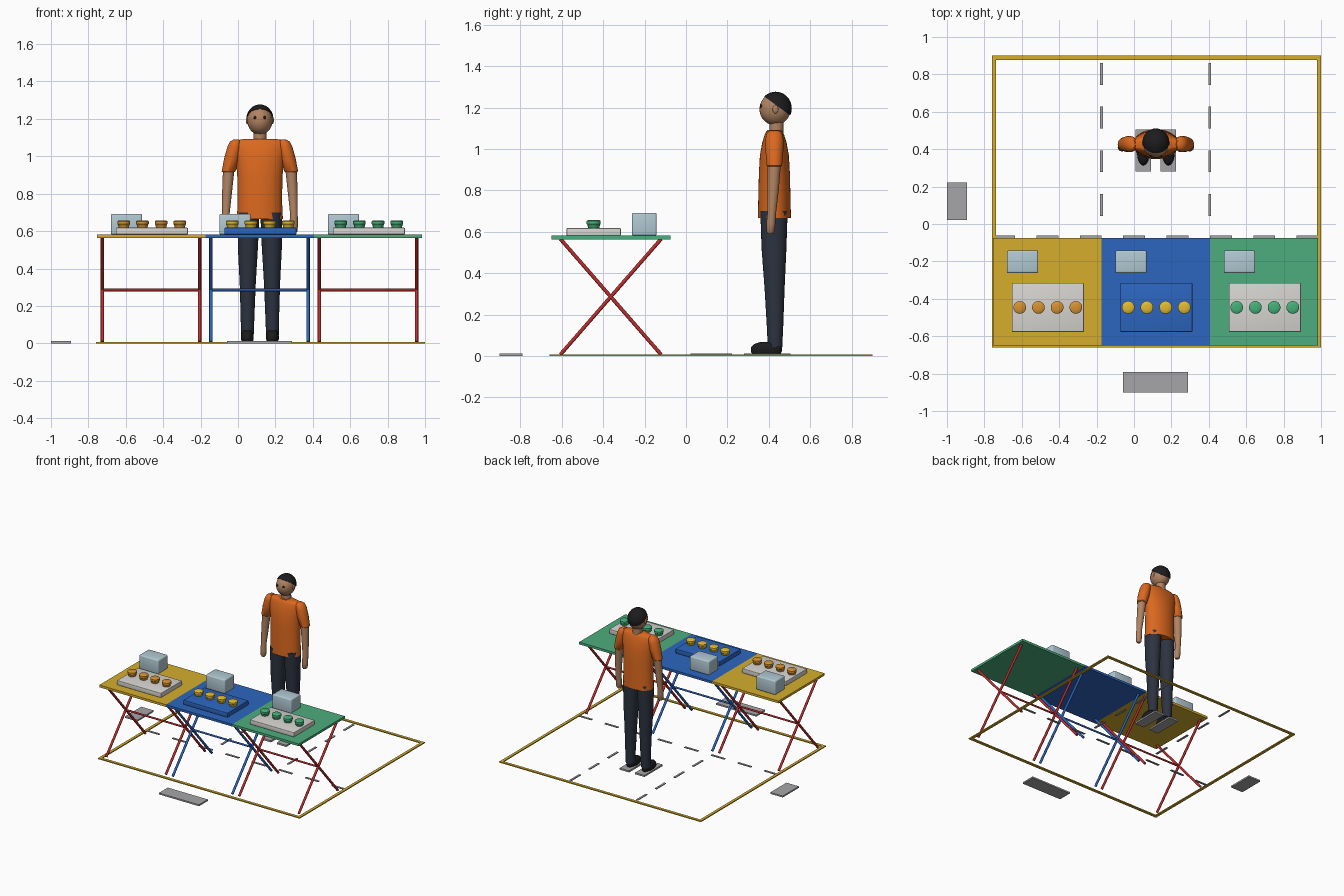
import bpy, bmesh, math
from mathutils import Vector

if "Cube" in bpy.data.objects:
    bpy.data.objects.remove(bpy.data.objects["Cube"])

mats = {}
def paint(ob, rgb):
    if rgb is None:
        return
    if rgb not in mats:
        m = bpy.data.materials.new("paint_%d" % len(mats))
        m.diffuse_color = [(c / 255) ** 2.2 for c in rgb] + [1]
        m.use_nodes = True
        m.node_tree.nodes["Principled BSDF"].inputs["Base Color"].default_value = m.diffuse_color
        mats[rgb] = m
    ob.data.materials.append(mats[rgb])

def finish(name, bm, rgb, smooth=True):
    bmesh.ops.recalc_face_normals(bm, faces=bm.faces)
    me = bpy.data.meshes.new(name)
    bm.to_mesh(me)
    bm.free()
    if smooth:
        me.shade_smooth()
        me.set_sharp_from_angle(angle=math.radians(40))
    ob = bpy.data.objects.new(name, me)
    bpy.context.collection.objects.link(ob)
    paint(ob, rgb)
    return ob

def box(name, x0, x1, y0, y1, z0, z1, rgb=None, bevel=0):
    bm = bmesh.new()
    bmesh.ops.create_cube(bm, size=1)
    for v in bm.verts:
        v.co = ((x0 + x1) / 2 + v.co.x * (x1 - x0), (y0 + y1) / 2 + v.co.y * (y1 - y0),
                (z0 + z1) / 2 + v.co.z * (z1 - z0))
    if bevel:
        bmesh.ops.bevel(bm, geom=bm.edges[:], offset=bevel, segments=3, profile=0.5, affect='EDGES')
    return finish(name, bm, rgb, bool(bevel))

def loft(name, rings, rgb, n=28):
    """Closed skin through horizontal ellipses (cx, cy, z, rx, ry)."""
    bm = bmesh.new()
    loops = [[bm.verts.new((cx + rx * math.cos(2 * math.pi * i / n),
                            cy + ry * math.sin(2 * math.pi * i / n), z)) for i in range(n)]
             for cx, cy, z, rx, ry in rings]
    for a, b in zip(loops, loops[1:]):
        for i in range(n):
            j = (i + 1) % n
            bm.faces.new((a[i], a[j], b[j], b[i]))
    bm.faces.new(loops[0])
    bm.faces.new(loops[-1])
    return finish(name, bm, rgb)

def ball(name, c, r, rgb, cut=None):
    bm = bmesh.new()
    bmesh.ops.create_uvsphere(bm, u_segments=32, v_segments=20, radius=1)
    for v in bm.verts:
        v.co = [c[k] + v.co[k] * r[k] for k in range(3)]
    if cut:
        bmesh.ops.bisect_plane(bm, geom=bm.verts[:] + bm.edges[:] + bm.faces[:],
                               plane_co=cut[0], plane_no=cut[1], clear_inner=True)
        bmesh.ops.holes_fill(bm, edges=[e for e in bm.edges if e.is_boundary])
    return finish(name, bm, rgb)

def rod(name, p, q, r, rgb):
    p, q = Vector(p), Vector(q)
    bm = bmesh.new()
    bmesh.ops.create_cone(bm, cap_ends=True, segments=12, radius1=r, radius2=r, depth=(q - p).length)
    rot = (q - p).to_track_quat('Z', 'Y')
    for v in bm.verts:
        v.co = rot @ v.co + (p + q) / 2
    return finish(name, bm, rgb)

GOLD, BLUE, GREEN = (212, 172, 48), (48, 102, 190), (78, 172, 124)
RED, PALE, CASE, GREY = (190, 48, 48), (215, 213, 208), (176, 200, 210), (165, 165, 168)
SKIN, SHIRT, CLOTH, BLACK = (176, 130, 98), (218, 104, 36), (48, 54, 66), (34, 34, 36)

# Floor border and grey floor plates
W = 0.022
box("border_front", -0.76, 1.0, -0.66, -0.66 + W, 0, 0.008, GOLD)
box("border_back", -0.76, 1.0, 0.9 - W, 0.9, 0, 0.008, GOLD)
box("border_left", -0.76, -0.76 + W, -0.66 + W, 0.9 - W, 0, 0.008, GOLD)
box("border_right", 1.0 - W, 1.0, -0.66 + W, 0.9 - W, 0, 0.008, GOLD)
box("width_plate", -0.06, 0.29, -0.9, -0.79, 0, 0.012, GREY)
box("depth_plate", -1.0, -0.892, 0.022, 0.222, 0, 0.012, GREY)

# Dashed floor lines
for x in (-0.175, 0.405):
    for i in range(4):
        y = 0.86 - 0.233 * i
        box("aisle_dash", x - 0.008, x + 0.008, y - 0.117, y, 0, 0.006, GREY)
for i in range(8):
    x = -0.754 + 0.232 * i
    box("counter_dash", x, x + 0.117, -0.078, -0.062, 0, 0.006, GREY)

# Three folding tables with tray, cups and box
stations = [(-0.465, GOLD, RED, PALE, (214, 146, 52)),
            (0.115, BLUE, BLUE, BLUE, (226, 186, 52)),
            (0.695, GREEN, RED, PALE, (70, 176, 120))]
for cx, top, leg, tray, cup in stations:
    box("table_top", cx - 0.29, cx + 0.29, -0.65, -0.075, 0.564, 0.582, top)
    for s in (-1, 1):
        x = cx + 0.26 * s
        rod("table_leg", (x, -0.607, 0.007), (x, -0.12, 0.566), 0.009, leg)
        rod("table_leg", (x, -0.12, 0.007), (x, -0.607, 0.566), 0.009, leg)
    rod("table_crossbar", (cx - 0.26, -0.364, 0.285), (cx + 0.26, -0.364, 0.285), 0.007, leg)
    box("tray", cx - 0.188, cx + 0.197, -0.577, -0.315, 0.582, 0.618, tray, 0.004)
    box("container", cx - 0.215, cx - 0.047, -0.262, -0.142, 0.582, 0.692, CASE, 0.009)
    for i in range(4):
        x = cx - 0.146 + 0.1 * i
        loft("cup", [(x, -0.446, 0.618 + z, r, r) for r, z in
                     ((0.027, 0), (0.031, 0.017), (0.034, 0.02), (0.034, 0.034),
                      (0.029, 0.038), (0.012, 0.04))], cup, 24)

# Standing figure: mirrored limbs
PX, PY = 0.117, 0.427
for s in (-1, 1):
    f = PX + 0.067 * s
    box("foot_plate", f - 0.041, f + 0.041, 0.28, 0.505, 0, 0.013, GREY)
    loft("shoe", [(f, 0.388, 0.013, 0.03, 0.07), (f, 0.388, 0.022, 0.034, 0.075),
                  (f, 0.389, 0.042, 0.034, 0.075), (f, 0.395, 0.058, 0.03, 0.066),
                  (f, 0.405, 0.068, 0.02, 0.045)], BLACK)
    loft("trouser_leg", [(PX + s * dx, cy, z, rx, ry) for dx, cy, z, rx, ry in
                         ((0.067, 0.43, 0.045, 0.034, 0.035), (0.066, 0.43, 0.15, 0.037, 0.04),
                          (0.065, 0.428, 0.32, 0.043, 0.048), (0.064, 0.425, 0.52, 0.054, 0.06),
                          (0.06, 0.425, 0.70, 0.058, 0.066))], CLOTH)
    loft("sleeve", [(PX + s * dx, PY, z, rx, ry) for dx, z, rx, ry in
                    ((0.168, 0.915, 0.032, 0.032), (0.167, 0.92, 0.037, 0.037),
                     (0.15, 0.99, 0.041, 0.043), (0.136, 1.05, 0.038, 0.043),
                     (0.13, 1.078, 0.03, 0.036), (0.125, 1.09, 0.015, 0.02))], SHIRT)
    loft("arm", [(PX + s * dx, cy, z, rx, ry) for dx, cy, z, rx, ry in
                 ((0.18, 0.408, 0.59, 0.012, 0.013), (0.181, 0.408, 0.60, 0.02, 0.019),
                  (0.181, 0.41, 0.64, 0.023, 0.022), (0.182, 0.414, 0.69, 0.02, 0.021),
                  (0.176, 0.421, 0.80, 0.026, 0.027), (0.166, 0.427, 0.94, 0.031, 0.032))], SKIN)
    ball("ear", (PX + 0.067 * s, 0.432, 1.192), (0.008, 0.014, 0.02), SKIN)
    ball("eye", (PX + 0.026 * s, 0.363, 1.207), (0.008, 0.006, 0.008), BLACK)

# Standing figure: torso and head
loft("shirt", [(PX, PY, z, rx, ry) for z, rx, ry in
               ((0.666, 0.123, 0.08), (0.75, 0.119, 0.078), (0.88, 0.12, 0.075),
                (0.97, 0.127, 0.07), (1.03, 0.137, 0.059), (1.066, 0.14, 0.048),
                (1.084, 0.128, 0.04), (1.092, 0.09, 0.033))], SHIRT, 40)
loft("neck", [(PX, 0.437, 1.07, 0.035, 0.034), (PX, 0.437, 1.15, 0.034, 0.034)], SKIN)
ball("head", (PX, 0.43, 1.193), (0.068, 0.075, 0.078), SKIN)
ball("hair", (PX, 0.433, 1.197), (0.073, 0.078, 0.08), BLACK,
     ((PX, 0.433, 1.214), (0, 0.59, 0.807)))
